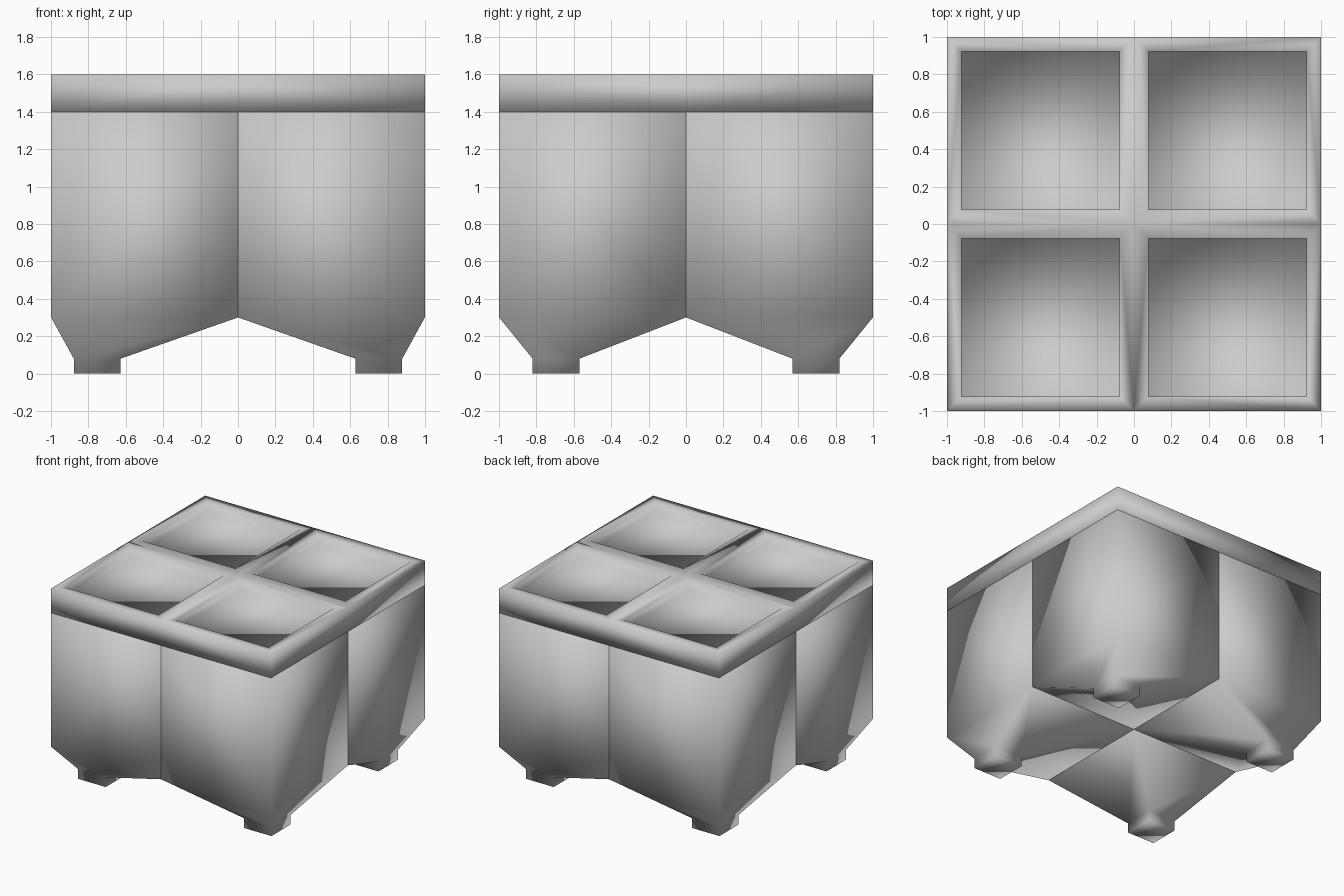
import bpy, bmesh

if "Cube" in bpy.data.objects:
    bpy.data.objects.remove(bpy.data.objects["Cube"])

GAP = 0.001  # hairline seam between neighbouring bins

# Square cross-sections: (centre x, centre y, half width, z)
HOPPER = [
    (0.753, 0.695, 0.125, 0.0),
    (0.753, 0.695, 0.125, 0.08),
    (0.5, 0.5, 0.5 - GAP, 0.3),
    (0.5, 0.5, 0.5 - GAP, 1.4),
]
# Outer wall of the top frame, over the rim and down into the recess
FRAME = [
    (0.5, 0.5, 0.5, 1.4),
    (0.5, 0.5, 0.5, 1.6),
    (0.5, 0.5, 0.423, 1.6),
    (0.5, 0.5, 0.423, 1.53),
]


def loft(bm, sections, sx, sy):
    rings = []
    for cx, cy, h, z in sections:
        rings.append([bm.verts.new((sx * (cx + h * i), sy * (cy + h * j), z))
                      for i, j in ((-1, -1), (1, -1), (1, 1), (-1, 1))])
    for a, b in zip(rings, rings[1:]):
        for k in range(4):
            n = (k + 1) % 4
            bm.faces.new((a[k], a[n], b[n], b[k]))
    bm.faces.new(rings[0])
    bm.faces.new(rings[-1])


def finish(bm, name):
    bmesh.ops.recalc_face_normals(bm, faces=bm.faces)
    for f in bm.faces:
        f.smooth = True
    mesh = bpy.data.meshes.new(name)
    bm.to_mesh(mesh)
    bm.free()
    bpy.context.collection.objects.link(bpy.data.objects.new(name, mesh))


# Four bins mirrored about both axes, under one top frame with four recesses
frame = bmesh.new()
for side, sx in (("left", -1), ("right", 1)):
    for end, sy in (("front", -1), ("back", 1)):
        bm = bmesh.new()
        loft(bm, HOPPER, sx, sy)
        finish(bm, f"hopper_{end}_{side}")
        loft(frame, FRAME, sx, sy)

# Weld the four frame cells and drop the walls hidden between them
inner = [f for f in frame.faces
         if all(abs(v.co.x) < 1e-4 for v in f.verts)
         or all(abs(v.co.y) < 1e-4 for v in f.verts)]
bmesh.ops.delete(frame, geom=inner, context='FACES')
bmesh.ops.remove_doubles(frame, verts=frame.verts, dist=1e-4)
finish(frame, "top_frame")
